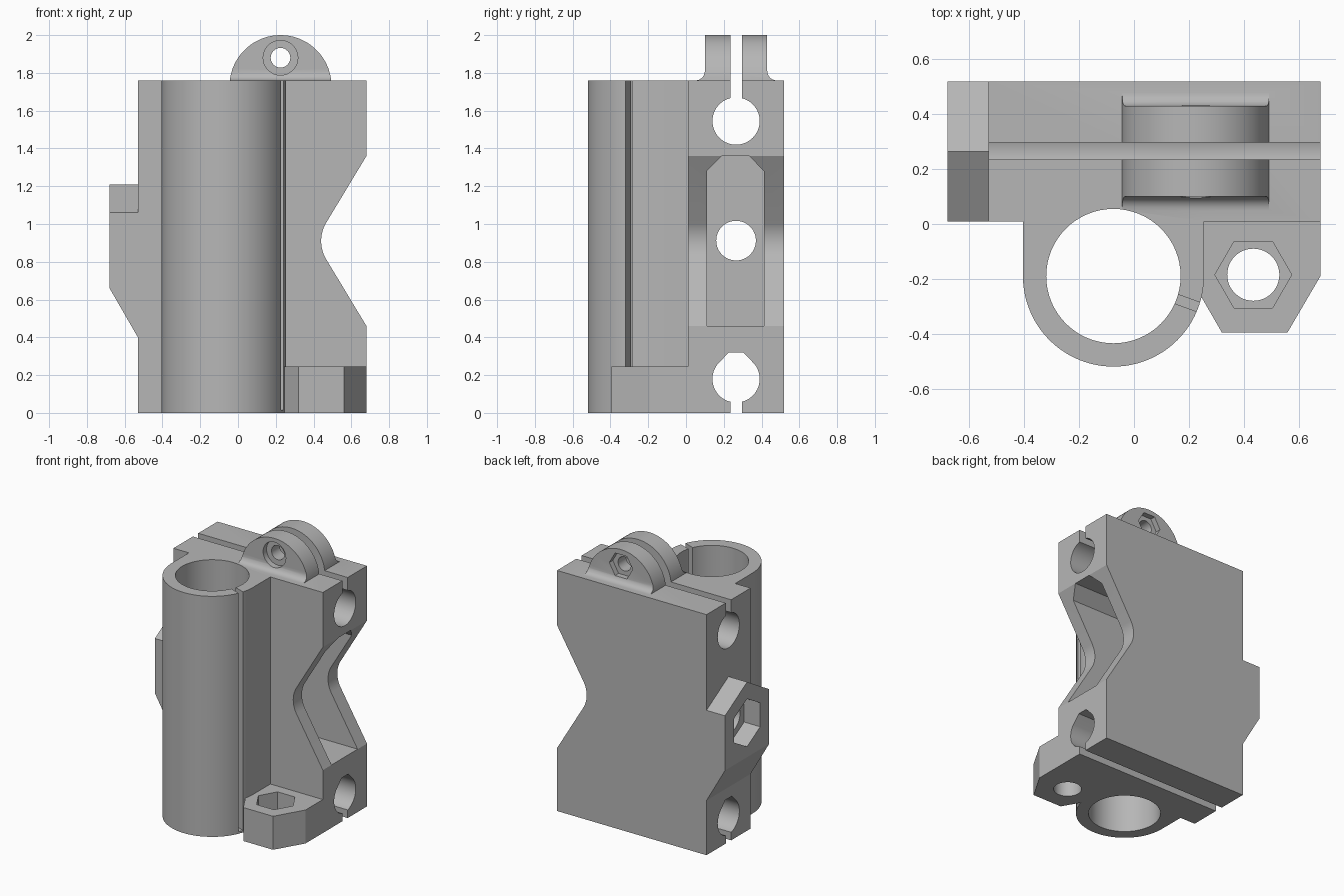
import bpy, bmesh
from math import sin, cos, pi, radians
from mathutils import Matrix

if "Cube" in bpy.data.objects:
    bpy.data.objects.remove(bpy.data.objects["Cube"])

grey = bpy.data.materials.new("plastic grey")
grey.use_nodes = True
tone = (0.47, 0.47, 0.47, 1)
grey.diffuse_color = tone
grey.node_tree.nodes["Principled BSDF"].inputs["Base Color"].default_value = tone


def prism(name, axis, pts, a, b):
    """Extrude a profile along an axis: x takes (y,z), y takes (x,z), z takes (x,y)."""
    def place(p, d):
        return {"x": (d, p[0], p[1]), "y": (p[0], d, p[1]), "z": (p[0], p[1], d)}[axis]
    bm = bmesh.new()
    low = [bm.verts.new(place(p, a)) for p in pts]
    high = [bm.verts.new(place(p, b)) for p in pts]
    bm.faces.new(low)
    bm.faces.new(high)
    n = len(pts)
    for i in range(n):
        j = (i + 1) % n
        bm.faces.new((low[i], low[j], high[j], high[i]))
    bmesh.ops.recalc_face_normals(bm, faces=bm.faces)
    mesh = bpy.data.meshes.new(name)
    bm.to_mesh(mesh)
    bm.free()
    mesh.materials.append(grey)
    ob = bpy.data.objects.new(name, mesh)
    bpy.context.collection.objects.link(ob)
    return ob


def arc(cx, cy, r, start, end, steps):
    return [(cx + r * cos(radians(start + (end - start) * i / steps)),
             cy + r * sin(radians(start + (end - start) * i / steps))) for i in range(steps + 1)]


def circle(cx, cy, r, n=64, turn=0):
    return arc(cx, cy, r, turn, turn + 360, n)[:-1]


def rect(u0, v0, u1, v1):
    return [(u0, v0), (u1, v0), (u1, v1), (u0, v1)]


def combine(target, other, op):
    """Apply a boolean and remove the helper."""
    mod = target.modifiers.new("bool", "BOOLEAN")
    mod.operation, mod.solver, mod.object = op, "EXACT", other
    bpy.context.view_layer.objects.active = target
    bpy.ops.object.modifier_apply(modifier=mod.name)
    bpy.data.objects.remove(other)


FRONT, BACK, TOP, MID = 0.01, 0.52, 1.76, 0.265
SX, SY = -0.075, -0.19      # sleeve axis
NX, NY = 0.435, -0.185      # foot nut axis
LX, LZ = 0.225, 1.88        # lug bolt axis

# Main block with a rounded V notch on its left side
notch = arc(0.627, 0.91, 0.187, 210, 150, 10)
body = prism("rod_clamp_body", "y",
             [(-0.53, 0), (0.68, 0), (0.68, 0.46)] + notch + [(0.68, 1.36), (0.68, TOP), (-0.53, TOP)],
             FRONT, BACK)

# Vertical sleeve blending into the block
sleeve = prism("sleeve", "z", [(0.255, 0.1), (-0.405, 0.1)] + arc(SX, SY, 0.33, 180, 360, 48), 0, TOP)

# Foot carrying a nut
foot = prism("foot", "z", [(0.22, 0.1), (0.68, 0.1), (0.68, -0.19), (0.56, -0.395),
                           (0.32, -0.395), (0.245, -0.265), (0.22, -0.19)], 0, 0.245)

# Side boss with sloped underside and pitched roof
boss = prism("side_boss", "y", [(-0.68, 0.66), (-0.53, 0.40), (-0.45, 0.40), (-0.45, 1.3), (-0.68, 1.3)],
             FRONT, BACK)
roof = prism("roof_shape", "x", [(FRONT, 0.2), (BACK, 0.2), (BACK, 1.06), (MID, 1.21), (FRONT, 1.06)], -1, 0)
combine(boss, roof, "INTERSECT")

# Round clamping lug with filleted base
flare = arc(0.05, 1.81, 0.05, 270, 360, 6) + [(0.10, 2.1), (0.43, 2.1)] + arc(0.48, 1.81, 0.05, 180, 270, 6)
lug = prism("clamp_lug", "x", [(0.05, 1.7)] + flare + [(0.48, 1.7)], -0.2, 0.7)
combine(lug, prism("lug_round", "y", circle(LX, 1.73, 0.27, 72), 0, 0.6), "INTERSECT")

for part in (sleeve, foot, boss, lug):
    combine(body, part, "UNION")

# Bores, rod holes, slits, pockets and nut traps
teardrop = arc(MID, 0.18, 0.125, 140, 400, 48) + [(0.303, 0.32), (0.227, 0.32)]
pocket = [(0.11, 0.46), (0.412, 0.46), (0.412, 1.28), (0.335, 1.36), (0.19, 1.36), (0.11, 1.28)]
cutters = [
    prism("sleeve_bore", "z", circle(SX, SY, 0.245), -0.1, 2.1),
    prism("upper_rod_hole", "x", circle(MID, 1.545, 0.125), -1, 1),
    prism("lower_rod_hole", "x", teardrop, -1, 1),
    prism("upper_slit", "x", rect(0.235, 1.55, 0.297, 2.1), -1, 1),
    prism("lower_slit", "x", rect(0.235, -0.1, 0.297, 0.15), -1, 1),
    prism("belt_pocket", "x", pocket, -0.38, 1),
    prism("tension_hole", "x", circle(MID, 0.912, 0.105, 48), -1, 0),
    prism("tension_nut_trap", "x", circle(MID, 0.912, 0.175, 6, 30), -1, -0.55),
    prism("foot_hole", "z", circle(NX, NY, 0.095, 48), -0.1, 0.3),
    prism("foot_nut_trap", "z", circle(NX, NY, 0.14, 6), 0.12, 0.3),
    prism("lug_hole", "y", circle(LX, LZ, 0.052, 32), -0.1, 0.6),
    prism("lug_head_recess", "y", circle(LX, LZ, 0.092, 32), -0.1, 0.14),
    prism("lug_nut_trap", "y", circle(LX, LZ, 0.095, 6), 0.39, 0.6),
]
slit = prism("sleeve_slit", "z", rect(0.2, -0.0175, 0.34, 0.0175), 0.015, 2.1)
slit.data.transform(Matrix.Translation((SX, SY, 0)) @ Matrix.Rotation(radians(-20), 4, "Z"))
for cutter in cutters + [slit]:
    combine(body, cutter, "DIFFERENCE")

# Smooth the round walls, keep the edges crisp
bpy.ops.object.select_all(action="DESELECT")
body.select_set(True)
bpy.context.view_layer.objects.active = body
bpy.ops.object.shade_smooth_by_angle(angle=radians(25))
